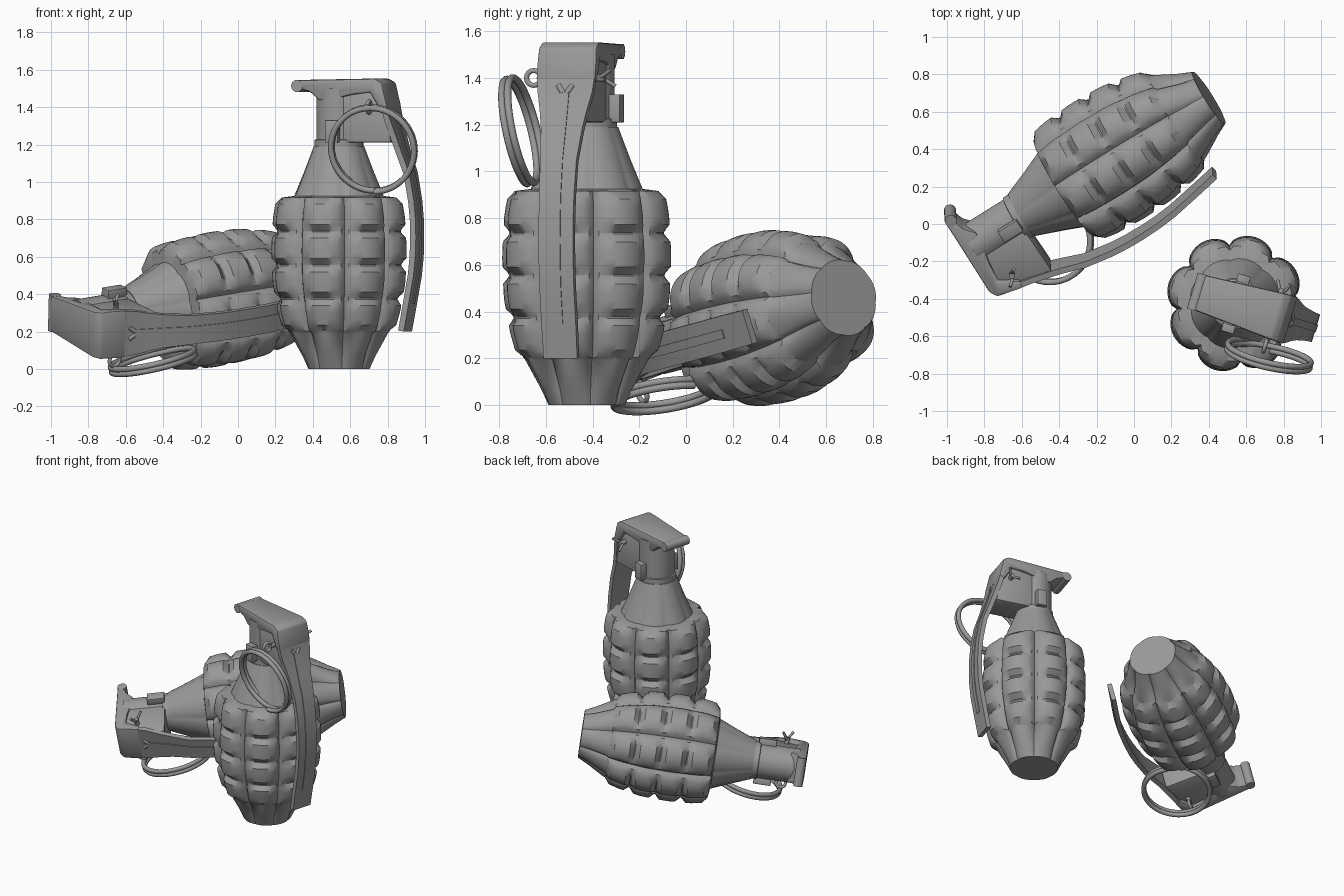
import bpy, bmesh, math
from mathutils import Matrix, Vector

if "Cube" in bpy.data.objects:
    bpy.data.objects.remove(bpy.data.objects["Cube"], do_unlink=True)

# One plain material
metal = bpy.data.materials.new("grey metal")
metal.use_nodes = True
GREY = (0.32, 0.32, 0.32, 1)
metal.diffuse_color = GREY
metal.node_tree.nodes["Principled BSDF"].inputs["Base Color"].default_value = GREY


def finish(name, mesh, matrix, angle=35):
    mesh.transform(matrix)
    mesh.shade_smooth()
    mesh.set_sharp_from_angle(angle=math.radians(angle))
    mesh.materials.clear()
    mesh.materials.append(metal)
    obj = bpy.data.objects.new(name, mesh)
    bpy.context.collection.objects.link(obj)
    return obj


def from_bmesh(name, bm, matrix, angle=35):
    bmesh.ops.recalc_face_normals(bm, faces=bm.faces[:])
    mesh = bpy.data.meshes.new(name)
    bm.to_mesh(mesh)
    bm.free()
    return finish(name, mesh, matrix, angle)


def lathe(name, rings, matrix, radius_at, steps=96):
    """Skin a stack of rings whose radius may vary with the angle."""
    bm = bmesh.new()
    loops = []
    for ring in rings:
        loop = []
        for i in range(steps):
            a = math.tau * i / steps
            r = radius_at(ring, a)
            loop.append(bm.verts.new((r * math.cos(a), r * math.sin(a), ring[0])))
        loops.append(loop)
    for lo, hi in zip(loops, loops[1:]):
        for i in range(steps):
            j = (i + 1) % steps
            bm.faces.new((lo[i], lo[j], hi[j], hi[i]))
    bm.faces.new(loops[0][::-1])
    bm.faces.new(loops[-1])
    return from_bmesh(name, bm, matrix)


def slab(name, outline, half_width, matrix, bevel=0.012):
    """Extrude a side outline (x, z) across y; half_width depends on x."""
    bm = bmesh.new()
    sides = [[bm.verts.new((x, s * half_width(x), z)) for x, z in outline] for s in (-1, 1)]
    n = len(outline)
    bm.faces.new(sides[0])
    bm.faces.new(sides[1][::-1])
    for i in range(n):
        j = (i + 1) % n
        bm.faces.new((sides[0][j], sides[0][i], sides[1][i], sides[1][j]))
    bmesh.ops.recalc_face_normals(bm, faces=bm.faces[:])
    if bevel:
        bmesh.ops.bevel(bm, geom=bm.edges[:], offset=bevel, segments=2, profile=0.5,
                        affect='EDGES', clamp_overlap=True)
    return from_bmesh(name, bm, matrix)


def strip(name, path, thick, lift, matrix):
    """Sweep a flat bar along (x, z, half width) points, outer side facing +x."""
    bm = bmesh.new()
    sections = []
    for i, (x, z, w) in enumerate(path):
        a, b = path[max(i - 1, 0)], path[min(i + 1, len(path) - 1)]
        t = Vector((b[0] - a[0], b[1] - a[1])).normalized()
        nx, nz = -t.y, t.x
        sections.append([bm.verts.new((x + nx * o, y, z + nz * o))
                         for o, y in ((lift, -w), (lift, w), (lift - thick, w), (lift - thick, -w))])
    for p, q in zip(sections, sections[1:]):
        for i in range(4):
            j = (i + 1) % 4
            bm.faces.new((p[i], p[j], q[j], q[i]))
    bm.faces.new(sections[0])
    bm.faces.new(sections[-1][::-1])
    return from_bmesh(name, bm, matrix)


def tube(name, points, radius, matrix, closed=False):
    curve = bpy.data.curves.new(name, 'CURVE')
    curve.dimensions = '3D'
    curve.bevel_depth = radius
    curve.bevel_resolution = 3
    curve.use_fill_caps = True
    spline = curve.splines.new('POLY')
    spline.points.add(len(points) - 1)
    for p, co in zip(spline.points, points):
        p.co = (*co, 1)
    spline.use_cyclic_u = closed
    temp = bpy.data.objects.new(name + "_path", curve)
    bpy.context.collection.objects.link(temp)
    bpy.context.view_layer.update()
    mesh = bpy.data.meshes.new_from_object(temp.evaluated_get(bpy.context.evaluated_depsgraph_get()))
    bpy.data.objects.remove(temp, do_unlink=True)
    return finish(name, mesh, matrix, 50)


# Crest radius of the segmented shell by height
CREST = [(0.2, 0.305), (0.3, 0.335), (0.46, 0.365), (0.64, 0.372), (0.82, 0.362), (0.92, 0.342)]
ROWS = [0.2, 0.375, 0.555, 0.735, 0.92]


def crest(z):
    for (z0, r0), (z1, r1) in zip(CREST, CREST[1:]):
        if z <= z1:
            return r0 + (r1 - r0) * (z - z0) / (z1 - z0)
    return CREST[-1][1]


def shell_rings():
    """Rings of (height, radius, row groove depth, column groove depth)."""
    rings = [(0, 0.165, 0, 0.005), (0.07, 0.2, 0, 0.02), (0.19, 0.268, 0, 0.04)]
    for lo, hi in zip(ROWS, ROWS[1:]):
        for f, groove in ((0.02, 0.035), (0.2, 0), (0.4, 0), (0.6, 0), (0.8, 0), (0.98, 0.035)):
            z = lo + (hi - lo) * f
            rings.append((z, crest(z), groove, 0.058))
    rings += [(0.925, 0.243, 0, 0.012), (1.05, 0.19, 0, 0.006), (1.19, 0.135, 0, 0)]
    return rings


def shell_radius(ring, a):
    z, r, row, column = ring
    valley = 1 - abs(math.cos(4 * a)) ** 0.6
    return r - max(row, column * valley)


LEVER = [(0.285, 1.49, 0.13), (0.303, 1.42, 0.13), (0.32, 1.34, 0.122), (0.345, 1.26, 0.105),
         (0.37, 1.18, 0.092), (0.416, 1.05, 0.081), (0.442, 0.9, 0.078), (0.451, 0.8, 0.077),
         (0.453, 0.7, 0.077), (0.45, 0.6, 0.077), (0.44, 0.5, 0.077), (0.413, 0.35, 0.077),
         (0.385, 0.2, 0.075)]


def grenade(prefix, m, ring_centre, ring_yaw, ring_tilt):
    # Segmented shell, neck and collar
    lathe(prefix + "shell", shell_rings(), m, shell_radius)
    lathe(prefix + "neck", [(1.18, 0.13), (1.225, 0.13), (1.228, 0.12), (1.5, 0.12)], m,
          lambda ring, a: ring[1], 48)

    # Fuze housing and its pivot tabs
    slab(prefix + "fuze_housing", [(0.03, 1.21), (0.325, 1.21), (0.29, 1.38), (0.26, 1.51), (0.03, 1.51)],
         lambda x: 0.105, m)
    for side, label in ((-1, "right"), (1, "left")):
        slab(prefix + label + "_pivot_tab", [(-0.03, 1.21), (0.04, 1.21), (0.04, 1.33), (-0.03, 1.33)],
             lambda x: 0.025, m @ Matrix.Translation((0, side * 0.135, 0)), 0.004)

    # Cap with wavy skirt and rolled front lip
    slab(prefix + "cap", [(-0.2, 1.545), (0.24, 1.553), (0.28, 1.53), (0.312, 1.39), (0.27, 1.38),
                          (0.21, 1.48), (0.1, 1.465), (0, 1.44), (-0.08, 1.435), (-0.13, 1.48),
                          (-0.2, 1.5)], lambda x: 0.112 + 0.07 * x, m)
    tube(prefix + "cap_lip", [(-0.205, -0.1, 1.513), (-0.205, 0.1, 1.513)], 0.033, m)

    # Lever with a stamped rib that forks at the top
    strip(prefix + "lever", LEVER, 0.032, 0, m)
    rib = [(x, z, 0.02) for x, z, w in LEVER[2:-1]]
    strip(prefix + "lever_rib", rib, 0.01, 0.005, m)
    for side, label in ((-1, "right"), (1, "left")):
        tube(prefix + label + "_rib_fork",
             [(0.317, side * 0.008, 1.335), (0.308, side * 0.032, 1.37)], 0.013, m)

    # Safety pin with eye and split ends
    px, pz = 0.22, 1.40
    tube(prefix + "pin", [(px, -0.15, pz), (px, 0.15, pz)], 0.016, m)
    for s in (-1, 1):
        tube(prefix + ("upper" if s > 0 else "lower") + "_pin_end",
             [(px, 0.12, pz), (px + 0.02 * s, 0.15, pz + 0.012 * s), (px + 0.035 * s, 0.185, pz + 0.035 * s)],
             0.009, m)
    eye = [(px, -0.17 + 0.032 * math.cos(t), pz + 0.032 * math.sin(t))
           for t in (math.tau * i / 16 for i in range(16))]
    tube(prefix + "pin_eye", eye, 0.011, m, True)

    # Pull ring of nearly two coils
    coil = []
    turns = 1.9
    for i in range(96):
        f = i / 95
        a = math.tau * turns * f - math.pi / 2
        coil.append((0.228 * math.cos(a), 0.05 * (f - 0.5), 0.228 * math.sin(a)))
    tilt = Matrix.Rotation(math.radians(ring_yaw), 4, 'Z') @ Matrix.Rotation(math.radians(-ring_tilt), 4, 'X')
    tube(prefix + "pull_ring", coil, 0.016, m @ Matrix.Translation(ring_centre) @ tilt)


# Upright one
upright = Matrix.Translation((0.54, -0.425, 0)) @ Matrix.Rotation(math.radians(-17), 4, 'Z')
grenade("upright_", upright, (0.255, -0.215, 1.175), 5, -13)

# Lying one: the axis dips towards the cap, and the lever rolls down a little
dip, heading, roll = math.radians(8), math.radians(212), math.radians(-15)
axis = Vector((math.cos(dip) * math.cos(heading), math.cos(dip) * math.sin(heading), -math.sin(dip)))
flat = Vector((-axis.y, axis.x, 0)).normalized()
lever_dir = flat * math.cos(roll) + flat.cross(axis) * -math.sin(roll)
if lever_dir.z > 0:
    lever_dir = flat * math.cos(roll) + flat.cross(axis) * math.sin(roll)
across = axis.cross(lever_dir)
lying = Matrix.Translation((0.40, 0.675, 0.46)) @ Matrix((lever_dir, across, axis)).transposed().to_4x4()
grenade("lying_", lying, (0.25, -0.195, 1.175), 15, -8)
